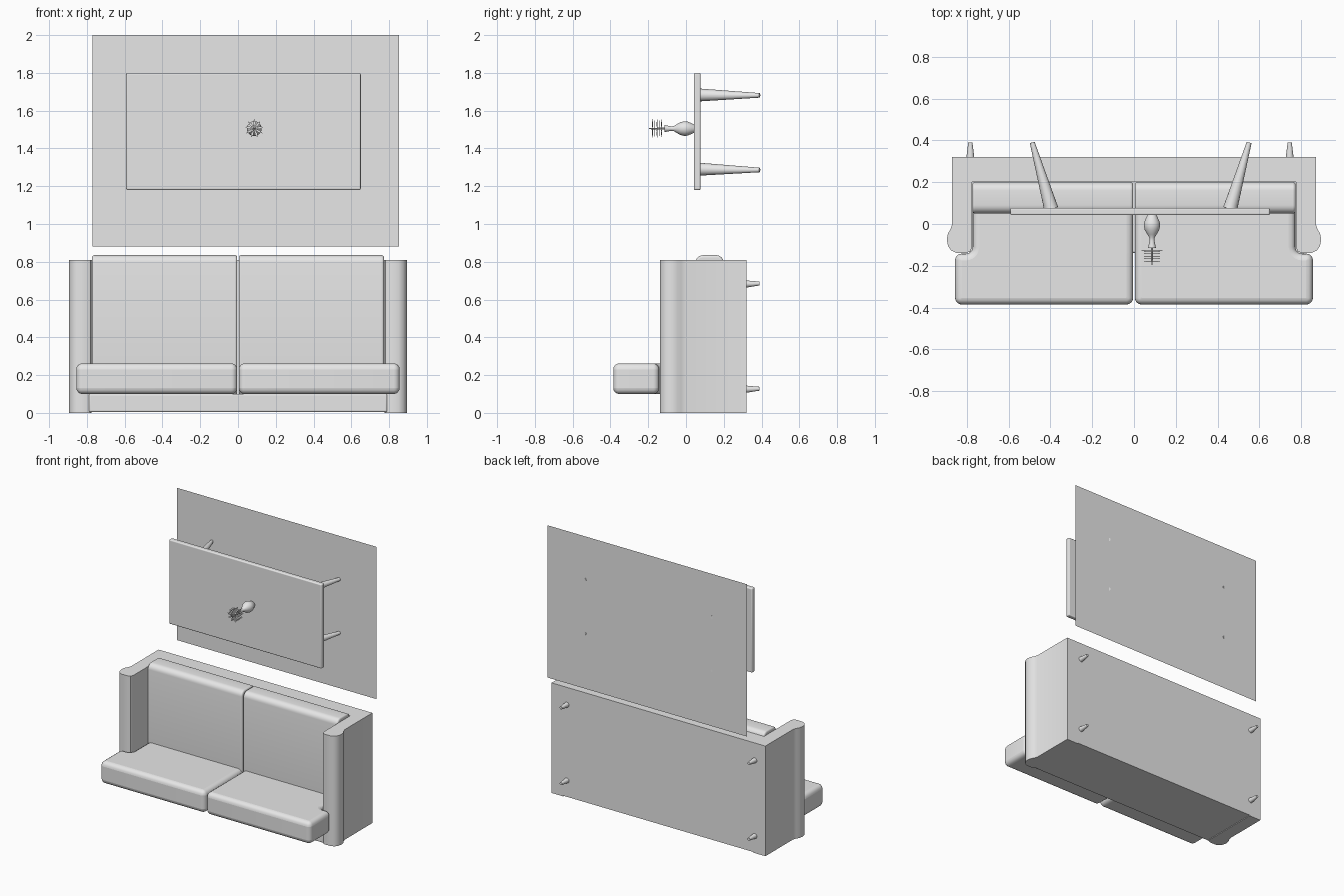
import bpy, bmesh, math
from mathutils import Vector, Matrix

if "Cube" in bpy.data.objects:
    bpy.data.objects.remove(bpy.data.objects["Cube"], do_unlink=True)

grey = bpy.data.materials.new("plain_grey")
grey.use_nodes = True
grey.diffuse_color = (0.8, 0.8, 0.8, 1)
grey.node_tree.nodes["Principled BSDF"].inputs["Base Color"].default_value = (0.8, 0.8, 0.8, 1)


def finish(name, bm, edge=0.0, smooth=True):
    """Turn a bmesh into a named object with optional soft edges."""
    bmesh.ops.recalc_face_normals(bm, faces=bm.faces)
    mesh = bpy.data.meshes.new(name)
    bm.to_mesh(mesh)
    bm.free()
    mesh.materials.append(grey)
    obj = bpy.data.objects.new(name, mesh)
    bpy.context.collection.objects.link(obj)
    if edge:
        mod = obj.modifiers.new("soft_edges", "BEVEL")
        mod.width, mod.segments, mod.angle_limit = edge, 4, math.radians(50)
        mod.use_clamp_overlap = False
    if smooth:
        bpy.ops.object.select_all(action="DESELECT")
        obj.select_set(True)
        bpy.context.view_layer.objects.active = obj
        bpy.ops.object.shade_smooth_by_angle(angle=math.radians(35))
    return obj


def prism(name, outline, low, high, axis="z", corner=0.0, edge=0.0):
    """Extrude an outline: (x, y) along z, or (y, z) along x."""
    bm = bmesh.new()
    place = (lambda a, b: (a, b, low)) if axis == "z" else (lambda a, b: (low, a, b))
    face = bm.faces.new([bm.verts.new(place(a, b)) for a, b in outline])
    step = Vector((0, 0, high - low)) if axis == "z" else Vector((high - low, 0, 0))
    new = bmesh.ops.extrude_face_region(bm, geom=[face])["geom"]
    bmesh.ops.translate(bm, vec=step, verts=[v for v in new if isinstance(v, bmesh.types.BMVert)])
    if corner:
        along = [e for e in bm.edges
                 if abs((e.verts[0].co - e.verts[1].co).normalized().dot(step.normalized())) > 0.9]
        bmesh.ops.bevel(bm, geom=along, offset=corner, segments=6, profile=0.5, affect="EDGES")
    return finish(name, bm, edge)


def box(name, x, y, z, edge=0.0):
    outline = [(x[0], y[0]), (x[1], y[0]), (x[1], y[1]), (x[0], y[1])]
    return prism(name, outline, z[0], z[1], edge=edge)


def taper(name, start, end, r1, r2, sides=16):
    """Round tapered leg between two points."""
    start, end = Vector(start), Vector(end)
    way = end - start
    bm = bmesh.new()
    spin = way.to_track_quat("Z", "Y").to_matrix().to_4x4()
    bmesh.ops.create_cone(bm, cap_ends=True, segments=sides, radius1=r1, radius2=r2,
                          depth=way.length, matrix=Matrix.Translation((start + end) / 2) @ spin)
    return finish(name, bm)


# Sofa frame, lying on its back
box("sofa_back", (-0.79, 0.79), (-0.138, 0.32), (0.005, 0.1), 0.008)
box("sofa_base", (-0.79, 0.79), (0.2, 0.32), (0.005, 0.81))
arm = [(0.775, 0.32), (0.87, 0.32), (0.87, 0.0), (0.878, -0.025), (0.89, -0.045), (0.896, -0.075),
       (0.89, -0.105), (0.875, -0.127), (0.85, -0.138), (0.8, -0.138), (0.782, -0.13), (0.775, -0.11)]

for side, label in ((1, "left"), (-1, "right")):
    prism(label + "_arm", [(side * x, y) for x, y in arm], 0.0, 0.81)

    # Seat cushion with rounded front
    seat = [(0.05, 0.09), (0.2, 0.09), (0.2, 0.835), (0.05, 0.835)]
    ends = sorted((side * 0.004, side * 0.773))
    prism(label + "_seat_cushion", seat, ends[0], ends[1], "x", corner=0.04, edge=0.012)

    # Back cushion that wraps over the arm
    back = [(0.004, 0.1), (0.772, 0.1), (0.772, -0.142), (0.856, -0.142),
            (0.856, -0.385), (0.004, -0.385)]
    prism(label + "_back_cushion", [(side * x, y) for x, y in back], 0.1, 0.262,
          corner=0.032, edge=0.032)

# Sofa feet
for x in (-0.783, 0.745):
    for z in (0.125, 0.682):
        taper("sofa_foot", (x, 0.31, z), (x, 0.39, z + 0.003), 0.02, 0.01)

# Rug
bm = bmesh.new()
bm.faces.new([bm.verts.new((x, 0.39, z)) for x, z in
              ((-0.77, 0.88), (0.853, 0.88), (0.853, 2.0), (-0.77, 2.0))])
finish("rug", bm, smooth=False)

# Coffee table
box("table_top", (-0.592, 0.65), (0.042, 0.077), (1.18, 1.8), 0.008)
for side in (-1, 1):
    for z, foot_z in ((1.29, 1.286), (1.683, 1.681)):
        taper("table_leg", (0.032 + side * 0.428, 0.072, z),
              (0.032 + side * 0.519, 0.39, foot_z), 0.034, 0.012)

# Vase turned around its own axis
vx, vz = 0.086, 1.505
profile = [(0, 0.042), (0.022, 0.042), (0.028, 0.03), (0.037, 0.008), (0.039, -0.008),
           (0.034, -0.03), (0.022, -0.05), (0.013, -0.065), (0.012, -0.08),
           (0.017, -0.105), (0.019, -0.115), (0, -0.115)]
bm = bmesh.new()
verts = [bm.verts.new((vx + r, y, vz)) for r, y in profile]
rim = [bm.edges.new(pair) for pair in zip(verts, verts[1:])]
bmesh.ops.spin(bm, geom=verts + rim, cent=(vx, 0, vz), axis=(0, 1, 0),
               angle=math.tau, steps=24, use_duplicate=False)
bmesh.ops.remove_doubles(bm, verts=bm.verts, dist=0.0002)
finish("vase", bm)

# Plant: a stem with rings of thin leaves
taper("plant_stem", (vx, -0.11, vz), (vx, -0.195, vz), 0.006, 0.003, 8)
bm = bmesh.new()
for layer in range(5):
    y = -0.128 - 0.012 * layer
    for i in range(9):
        a = math.tau * i / 9 + math.pi / 2
        out = Vector((math.cos(a), 0, math.sin(a)))
        wide = Vector((-math.sin(a), 0, math.cos(a))) * 0.007
        root = Vector((vx, y, vz))
        lift = Vector((0, -0.004, 0))
        bm.faces.new([bm.verts.new(p) for p in (
            root, root + out * 0.03 + wide + lift, root + out * 0.05, root + out * 0.03 - wide + lift)])
finish("plant_leaves", bm, smooth=False)
